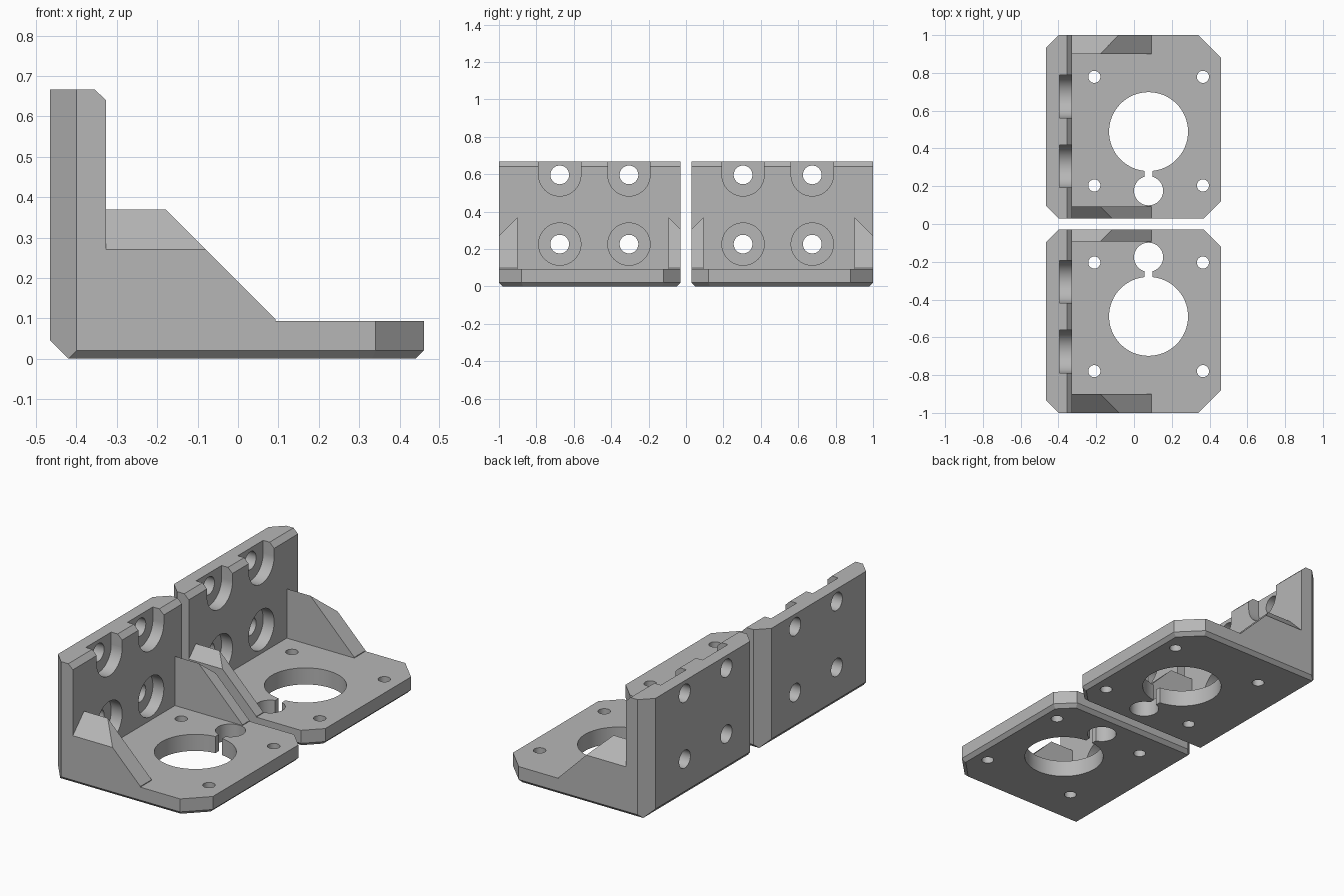
import bpy, bmesh, math
from mathutils import Vector, Matrix

if "Cube" in bpy.data.objects:
    bpy.data.objects.remove(bpy.data.objects["Cube"])

grey = bpy.data.materials.new("plain grey")
grey.use_nodes = True
GREY = (0.47, 0.47, 0.47, 1)
grey.diffuse_color = GREY
grey.node_tree.nodes["Principled BSDF"].inputs["Base Color"].default_value = GREY

# Main dimensions of one bracket (the +y one)
BACK, FRONT, FACE = -0.465, 0.46, -0.327
IN, OUT = 0.03, 1.0
PLATE, TOP = 0.093, 0.667
LIP = 0.02


def add(name, bm):
    bmesh.ops.recalc_face_normals(bm, faces=bm.faces[:])
    mesh = bpy.data.meshes.new(name)
    bm.to_mesh(mesh)
    bm.free()
    mesh.materials.append(grey)
    obj = bpy.data.objects.new(name, mesh)
    bpy.context.scene.collection.objects.link(obj)
    return obj


def trim(bm, point, normal):
    """Slice off everything beyond a plane and cap the opening."""
    geom = bm.verts[:] + bm.edges[:] + bm.faces[:]
    cut = bmesh.ops.bisect_plane(bm, geom=geom, dist=1e-5, plane_co=point,
                                 plane_no=Vector(normal).normalized(), clear_outer=True)
    edges = [e for e in cut["geom_cut"] if isinstance(e, bmesh.types.BMEdge)]
    bmesh.ops.contextual_create(bm, geom=edges)


def cylinder(axis, centre, radius, depth):
    bm = bmesh.new()
    bmesh.ops.create_cone(bm, cap_ends=True, segments=64, radius1=radius,
                          radius2=radius, depth=depth)
    if axis == "x":
        bmesh.ops.rotate(bm, verts=bm.verts, matrix=Matrix.Rotation(math.pi / 2, 3, "Y"))
    bmesh.ops.translate(bm, verts=bm.verts, vec=centre)
    return add("hole_cutter", bm)


def box(low, high):
    low, high = Vector(low), Vector(high)
    bm = bmesh.new()
    bmesh.ops.create_cube(bm, size=1)
    bmesh.ops.scale(bm, verts=bm.verts, vec=high - low)
    bmesh.ops.translate(bm, verts=bm.verts, vec=(low + high) / 2)
    return add("slot_cutter", bm)


def gusset(y_edge, y_inside, z_edge, z_inside):
    """Triangular rib whose top slopes down toward the bracket's edge."""
    bm = bmesh.new()
    toe = 0.093
    for y, z in ((y_edge, z_edge), (y_inside, z_inside)):
        for x, h in ((-0.36, 0.05), (-0.36, z), (0.19 - z, z), (toe, 0.19 - toe), (toe, 0.05)):
            bm.verts.new((x, y, h))
    bmesh.ops.convex_hull(bm, input=bm.verts[:])
    bmesh.ops.dissolve_limit(bm, angle_limit=0.01, verts=bm.verts[:], edges=bm.edges[:])
    return add("gusset", bm)


# L-shaped body: side profile extruded across the width
bm = bmesh.new()
profile = [(BACK, 0.045), (-0.42, 0), (FRONT, 0), (FRONT, PLATE), (FACE, PLATE),
           (FACE, 0.64), (-0.355, TOP), (BACK, TOP)]
face = bm.faces.new([bm.verts.new((x, IN, z)) for x, z in profile])
side = bmesh.ops.extrude_face_region(bm, geom=[face])["geom"]
bmesh.ops.translate(bm, vec=(0, OUT - IN, 0),
                    verts=[v for v in side if isinstance(v, bmesh.types.BMVert)])
bmesh.ops.recalc_face_normals(bm, faces=bm.faces[:])

# Corner chamfers, then the bevel along the bottom edges
trim(bm, (-0.40, OUT, 0), (-1, 1, 0))
trim(bm, (-0.40, IN, 0), (-1, -1, 0))
trim(bm, (0.34, OUT, 0), (1, 1, 0))
trim(bm, (0.37, IN, 0), (1, -1, 0))
trim(bm, (FRONT, 0.5, LIP), (1, 0, -1))
trim(bm, (0, OUT, LIP), (0, 1, -1))
trim(bm, (0, IN, LIP), (0, -1, -1))
trim(bm, (0.34, OUT, LIP), (1, 1, -1.414))
trim(bm, (0.37, IN, LIP), (1, -1, -1.414))
bracket = add("back_motor_bracket", bm)

# Ribs at both ends
joined = [gusset(OUT, 0.90, 0.27, 0.37), gusset(IN, 0.093, 0.307, 0.37)]

# Plate: large bore, small bore, connecting slot and four screw holes
MID = 0.077
cutters = [cylinder("z", (MID, 0.489, 0.05), 0.209, 0.3),
           cylinder("z", (MID, 0.176, 0.05), 0.077, 0.3),
           box((MID - 0.021, 0.2, -0.1), (MID + 0.021, 0.4, 0.2))]
for x in (-0.21, 0.365):
    for y in (0.204, 0.779):
        cutters.append(cylinder("z", (x, y, 0.05), 0.032, 0.3))

# Wall: four counterbored holes, the upper pair open at the top
BORE, SEAT = 0.113, -0.395
for y in (0.305, 0.675):
    for z in (0.226, 0.596):
        cutters.append(cylinder("x", (SEAT + 0.1, y, z), BORE, 0.2))
        cutters.append(cylinder("x", (-0.4, y, z), 0.05, 0.4))
    cutters.append(box((SEAT, y - BORE, 0.596), (-0.2, y + BORE, 0.8)))

for tools, operation in ((joined, "UNION"), (cutters, "DIFFERENCE")):
    for tool in tools:
        mod = bracket.modifiers.new(operation.lower(), "BOOLEAN")
        mod.operation, mod.object, mod.solver = operation, tool, "EXACT"

# Bake the booleans and drop the helpers
graph = bpy.context.evaluated_depsgraph_get()
graph.update()
baked = bpy.data.meshes.new_from_object(bracket.evaluated_get(graph))
bracket.modifiers.clear()
bracket.data = baked
for tool in joined + cutters:
    bpy.data.objects.remove(tool)

# Mirrored twin on the -y side
twin_mesh = baked.copy()
twin_mesh.transform(Matrix.Scale(-1, 4, (0, 1, 0)))
twin_mesh.flip_normals()
twin = bpy.data.objects.new("front_motor_bracket", twin_mesh)
bpy.context.scene.collection.objects.link(twin)

for obj in bpy.context.scene.objects:
    obj.select_set(obj in (bracket, twin))
bpy.context.view_layer.objects.active = bracket
bpy.ops.object.shade_smooth_by_angle(angle=math.radians(20))
